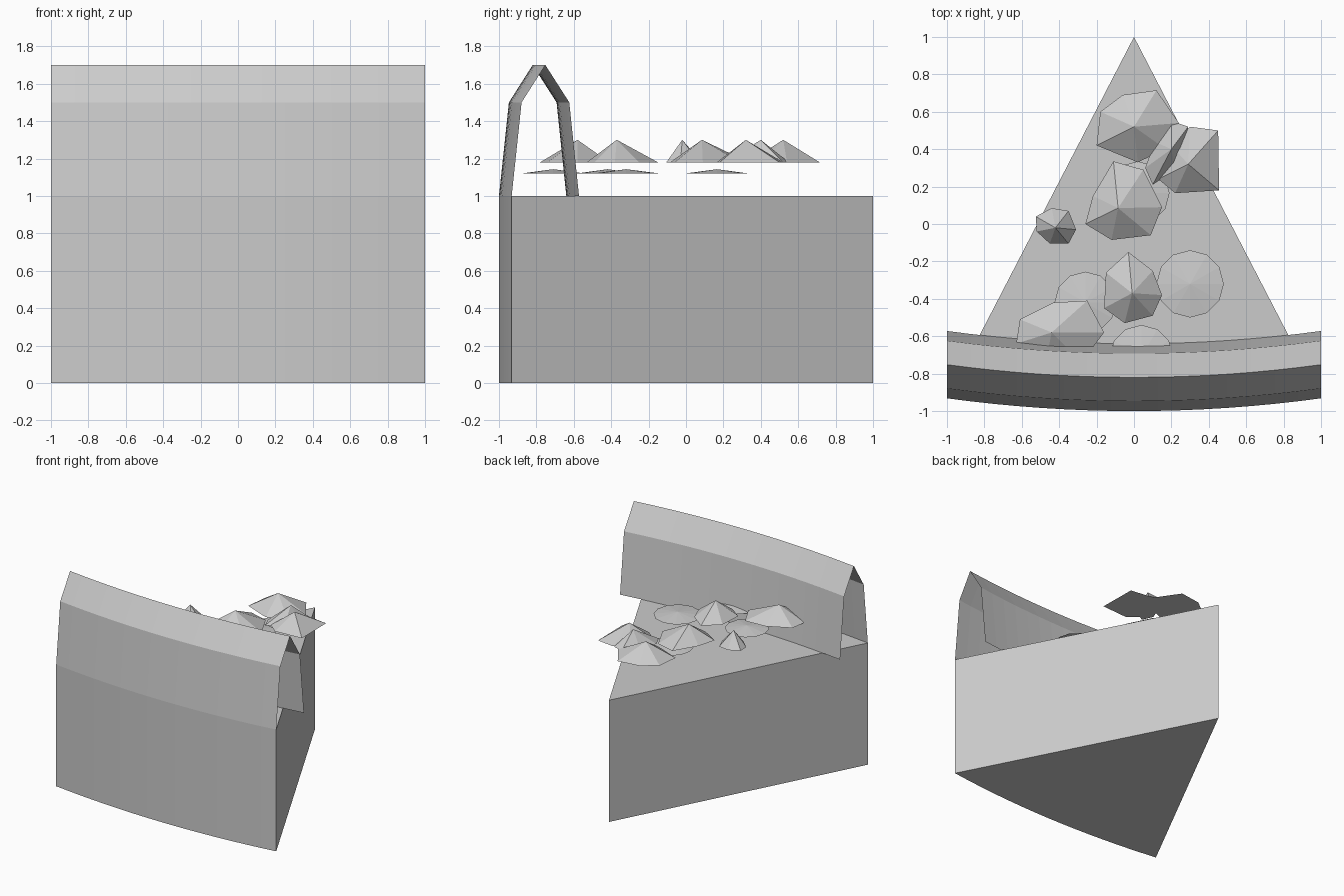
import bpy, bmesh, math

if "Cube" in bpy.data.objects:
    bpy.data.objects.remove(bpy.data.objects["Cube"])

grey = bpy.data.materials.new("plain grey")
grey.diffuse_color = (0.6, 0.6, 0.6, 1)
grey.use_nodes = True
grey.node_tree.nodes["Principled BSDF"].inputs["Base Color"].default_value = grey.diffuse_color


def finish(bm, name, recalc=True):
    if recalc:
        bmesh.ops.recalc_face_normals(bm, faces=bm.faces[:])
    me = bpy.data.meshes.new(name)
    bm.to_mesh(me)
    bm.free()
    me.materials.append(grey)
    ob = bpy.data.objects.new(name, me)
    bpy.context.collection.objects.link(ob)
    return ob


# Gentle bow shared by the rim and the slice's wide end
SEG = 16
xs = [-1 + 2 * i / SEG for i in range(SEG + 1)]


def bow(x):
    return 0.068 * x * x


# Wedge-shaped slice
bm = bmesh.new()
outline = [(x, -1 + bow(x)) for x in xs] + [(0, 1)]
base = bm.faces.new([bm.verts.new((x, y, 0)) for x, y in outline])
ext = bmesh.ops.extrude_face_region(bm, geom=[base], use_keep_orig=True)
bmesh.ops.translate(bm, vec=(0, 0, 1),
                    verts=[v for v in ext["geom"] if isinstance(v, bmesh.types.BMVert)])
finish(bm, "slice_body")

# Raised crust: an open folded sheet swept along the bow
profile = [(-1.0, 1.0), (-0.947, 1.5), (-0.82, 1.7), (-0.692, 1.5), (-0.64, 1.0)]
bm = bmesh.new()
rows = [[bm.verts.new((x, y + bow(x), z)) for y, z in profile] for x in xs]
for a, b in zip(rows, rows[1:]):
    for j in range(len(profile) - 1):
        bm.faces.new((a[j], b[j], b[j + 1], a[j + 1]))
finish(bm, "crust", recalc=False)


def topping(name, peak, rim, z0, z1):
    """Flat-bottomed faceted mound: a rim polygon fanned to a peak."""
    bm = bmesh.new()
    ring = [bm.verts.new((x, y, z0)) for x, y in rim]
    top = bm.verts.new((*peak, z1))
    for i, v in enumerate(ring):
        bm.faces.new((v, ring[(i + 1) % len(ring)], top))
    bm.faces.new(ring[::-1])
    finish(bm, name)


# Thin round slices
for i, (cx, cy, r) in enumerate([(0.30, -0.32, 0.18), (-0.26, -0.42, 0.165),
                                 (0.04, -0.71, 0.17), (0.02, 0.165, 0.17)]):
    rim = [(cx + r * math.cos(math.tau * k / 12), cy + r * math.sin(math.tau * k / 12))
           for k in range(12)]
    topping(f"round_slice_{i + 1}", (cx, cy), rim, 1.12, 1.143)

# Irregular chunks: peak, then rim
chunks = [
    ((0.0, 0.52), [(-0.18, 0.60), (-0.06, 0.69), (0.12, 0.715), (0.24, 0.54),
                   (0.17, 0.40), (0.02, 0.33), (-0.20, 0.42)]),
    ((0.29, 0.32), [(0.45, 0.50), (0.30, 0.52), (0.20, 0.42), (0.13, 0.24),
                    (0.22, 0.165), (0.455, 0.18)]),
    ((0.20, 0.40), [(0.20, 0.55), (0.29, 0.52), (0.27, 0.42), (0.22, 0.29),
                    (0.10, 0.21), (0.06, 0.30), (0.11, 0.44)]),
    ((-0.085, 0.085), [(-0.11, 0.335), (0.05, 0.29), (0.15, 0.09), (0.09, -0.06),
                       (-0.12, -0.085), (-0.26, 0.0), (-0.22, 0.15)]),
    ((-0.42, -0.02), [(-0.44, 0.085), (-0.35, 0.07), (-0.31, -0.03), (-0.35, -0.105),
                      (-0.45, -0.105), (-0.52, -0.04), (-0.525, 0.04)]),
    ((-0.01, -0.37), [(-0.03, -0.15), (0.10, -0.25), (0.15, -0.38), (0.10, -0.49),
                      (-0.05, -0.53), (-0.16, -0.45), (-0.15, -0.26)]),
    ((-0.44, -0.58), [(-0.43, -0.42), (-0.25, -0.41), (-0.16, -0.58), (-0.28, -0.74),
                      (-0.48, -0.78), (-0.63, -0.64), (-0.61, -0.51)]),
]
for i, (peak, rim) in enumerate(chunks):
    topping(f"chunk_{i + 1}", peak, rim, 1.18, 1.30)
